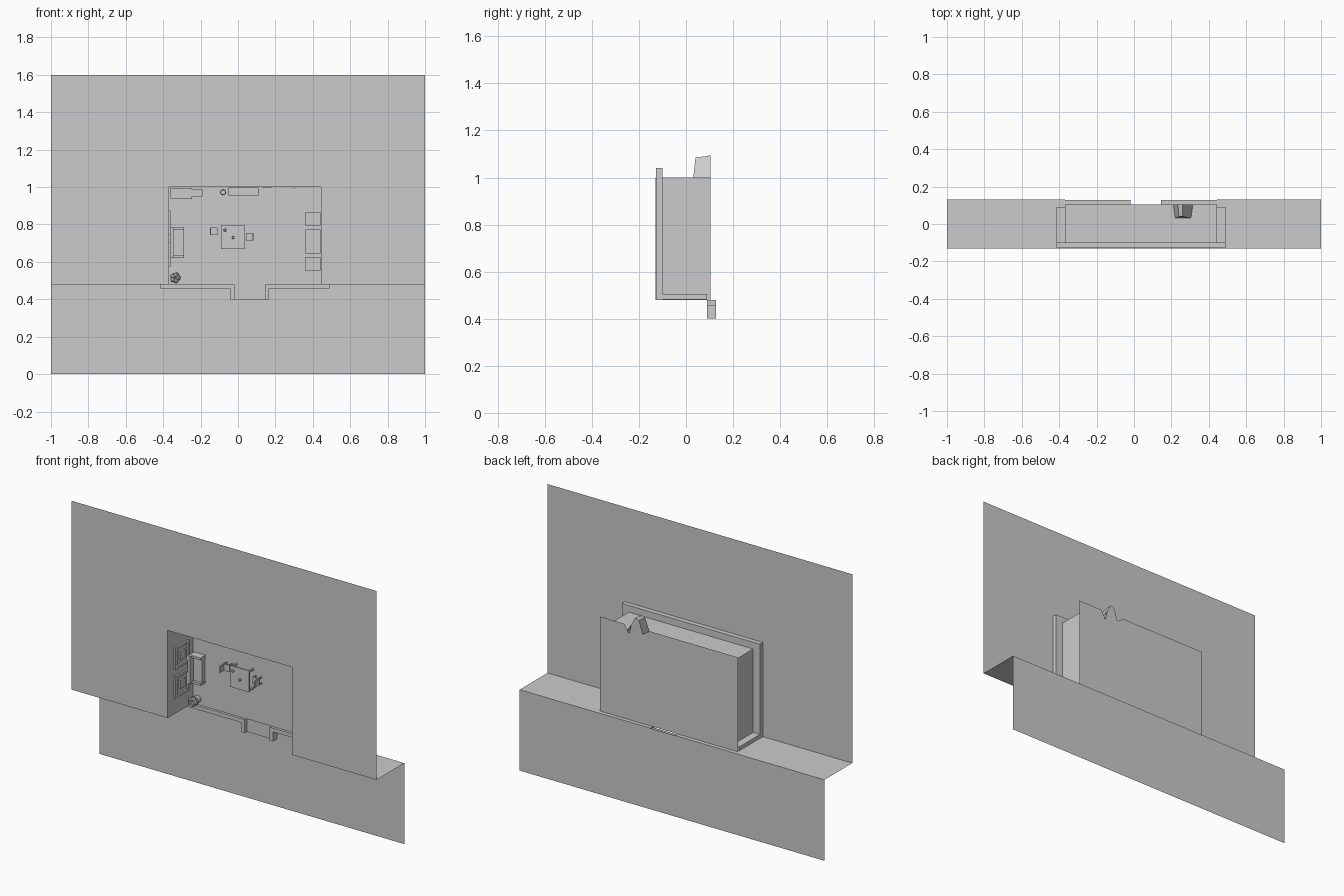
import bpy, bmesh, math
from mathutils import Vector, Matrix

cube = bpy.data.objects.get("Cube")
if cube:
    bpy.data.objects.remove(cube)

grey = bpy.data.materials.new("plain grey")
grey.use_nodes = True
grey.diffuse_color = (0.6, 0.6, 0.6, 1)
grey.node_tree.nodes["Principled BSDF"].inputs["Base Color"].default_value = (0.6, 0.6, 0.6, 1)

FRONT, BACK, FLOOR = -0.13, 0.13, 0.105   # depths of the main sheets
L, R, LOW, TOP = -0.37, 0.445, 0.48, 1.0  # room opening
OL, OR, OT = -0.415, 0.49, 1.04           # outer edge of the room frame


def finish(name, bm):
    mesh = bpy.data.meshes.new(name)
    bm.to_mesh(mesh)
    bm.free()
    mesh.materials.append(grey)
    ob = bpy.data.objects.new(name, mesh)
    bpy.context.collection.objects.link(ob)
    return ob


def sheet(name, *polygons):
    bm = bmesh.new()
    for pts in polygons:
        bm.faces.new([bm.verts.new(p) for p in pts])
    bmesh.ops.remove_doubles(bm, verts=bm.verts, dist=1e-5)
    return finish(name, bm)


def rect_xz(x0, x1, z0, z1, y):
    return [(x0, y, z0), (x1, y, z0), (x1, y, z1), (x0, y, z1)]


def rect_xy(x0, x1, y0, y1, z):
    return [(x0, y0, z), (x1, y0, z), (x1, y1, z), (x0, y1, z)]


def rect_yz(y0, y1, z0, z1, x):
    return [(x, y0, z0), (x, y1, z0), (x, y1, z1), (x, y0, z1)]


def boxes(name, *dims):
    """One object made of boxes, each x0, x1, y0, y1, z0, z1."""
    bm = bmesh.new()
    for x0, x1, y0, y1, z0, z1 in dims:
        m = Matrix.Translation(((x0 + x1) / 2, (y0 + y1) / 2, (z0 + z1) / 2))
        bmesh.ops.create_cube(bm, size=1, matrix=m @ Matrix.Diagonal((x1 - x0, y1 - y0, z1 - z0, 1)))
    return finish(name, bm)


def disc(name, x, z, r1, r2, y0, y1, sides=16):
    """Round part standing on the room floor, axis along y."""
    bm = bmesh.new()
    m = Matrix.Translation((x, (y0 + y1) / 2, z)) @ Matrix.Rotation(math.pi / 2, 4, 'X')
    bmesh.ops.create_cone(bm, cap_ends=True, segments=sides, radius1=r1, radius2=r2,
                          depth=y1 - y0, matrix=m)
    return finish(name, bm)


# Large stepped sheets around the room
sheet("front_wall",
      rect_xz(-1, L, LOW, TOP, FRONT), rect_xz(R, 1, LOW, TOP, FRONT),
      rect_xz(-1, L, TOP, 1.6, FRONT), rect_xz(L, R, TOP, 1.6, FRONT), rect_xz(R, 1, TOP, 1.6, FRONT))
sheet("ledge", rect_xy(-1, L, FRONT, BACK, LOW), rect_xy(R, 1, FRONT, BACK, LOW))
sheet("lower_wall", rect_xz(-1, 1, 0, LOW, BACK))

# Room shell, open at the front
sheet("room_walls", rect_yz(FRONT, FLOOR, LOW, TOP, L), rect_yz(FRONT, FLOOR, LOW, TOP, R),
      rect_xy(L, R, FRONT, FLOOR, TOP))
wave = [(0.33, 1.04), (0.30, 0.99), (0.285, 1.05), (0.26, 1.094), (0.235, 1.085),
        (0.21, 1.01), (0.195, 1.02), (0.165, 1.04)]
outline = [(OL, LOW), (OR, LOW), (OR, OT)] + wave + [(OL, OT)]
sheet("room_back_panel", [(x, FLOOR, z) for x, z in outline])

# Hump standing on top of the room
rear = [(0.315, TOP)] + wave[2:5] + [(0.21, TOP)]
near = [(0.262 + (x - 0.262) * 0.8, 0.04 - (1.09 - z) * 0.1, TOP + (z - TOP) * 0.9) for x, z in rear]
far = [(x, FLOOR, z) for x, z in rear]
sides = [[far[i], far[i + 1], near[i + 1], near[i]] for i in range(len(rear) - 1)]
sheet("top_hump", near, *sides)

# Raised frame behind the opening and the low side trims
boxes("opening_frame",
      (OL, L, FRONT + 0.002, -0.10, LOW, OT), (R, OR, FRONT + 0.002, -0.10, LOW, OT),
      (L, R, FRONT + 0.002, -0.10, TOP, OT))
boxes("side_trims", (OL, L, -0.10, 0.09, LOW + 0.002, 0.505), (R, OR, -0.10, 0.09, LOW + 0.002, 0.505))
sheet("frame_sliver", [(OL, FRONT - 0.001, 0.73), (-0.398, FRONT - 0.001, 1.02), (OL, FRONT - 0.001, OT)])

# Low entrance wall with returns beside the doorway
boxes("entrance_wall",
      (OL, -0.02, 0.09, 0.128, 0.457, LOW), (0.145, OR, 0.09, 0.128, 0.457, LOW),
      (-0.04, -0.02, 0.09, 0.128, 0.40, 0.457), (0.145, 0.165, 0.09, 0.128, 0.40, 0.457))
sheet("doorway_floor", rect_xz(-0.02, 0.145, 0.40, LOW, 0.112))

# Framed windows on the left-hand wall
for i, z in enumerate((0.81, 0.64)):
    bars = [(L, L + 0.01, a, b, z + c, z + d) for a, b, c, d in
            ((-0.07, -0.055, -0.065, 0.065), (0.045, 0.06, -0.065, 0.065),
             (-0.055, 0.045, 0.05, 0.065), (-0.055, 0.045, -0.065, -0.05),
             (-0.025, 0.02, -0.025, 0.025))]
    boxes(f"side_window_{i + 1}", *bars)

# Table with four legs and small dishes
legs = [(x, x + 0.01, 0.062, FLOOR, z, z + 0.01) for x in (-0.088, 0.023) for z in (0.672, 0.783)]
boxes("table", (-0.092, 0.035, 0.055, 0.062, 0.67, 0.797), *legs)
for i, (x, z) in enumerate(((-0.07, 0.77), (-0.025, 0.73))):
    disc(f"dish_{i + 1}", x, z, 0.008, 0.006, 0.043, 0.055, 10)


def chair(name, x, z, out):
    h = 0.02
    back = sorted((x + out * h, x + out * (h - 0.006)))
    feet = [(a, a + 0.006, 0.082, FLOOR, b, b + 0.006) for a in (x - h, x + h - 0.006)
            for b in (z - h, z + h - 0.006)]
    boxes(name, (x - h, x + h, 0.076, 0.082, z - h, z + h),
          (back[0], back[1], 0.04, 0.076, z - h, z + h), *feet)


chair("left_chair", -0.13, 0.763, -1)
chair("right_chair", 0.063, 0.735, 1)

# Sofa along the left-hand wall
boxes("sofa", (-0.355, -0.29, 0.075, FLOOR, 0.63, 0.775), (-0.362, -0.345, 0.045, FLOOR, 0.62, 0.785),
      (-0.345, -0.288, 0.06, FLOOR, 0.62, 0.633), (-0.345, -0.288, 0.06, FLOOR, 0.772, 0.785))

# Potted plant in the corner
disc("plant_pot", -0.335, 0.515, 0.02, 0.026, 0.07, FLOOR)
bm = bmesh.new()
for k in range(5):
    a = k * math.tau / 5
    c = Vector((-0.335 + 0.016 * math.cos(a), 0.055, 0.515 + 0.016 * math.sin(a)))
    bmesh.ops.create_icosphere(bm, subdivisions=1, radius=0.016, matrix=Matrix.Translation(c))
finish("plant_leaves", bm)

# Kitchen units and shelf along the top wall
boxes("cooker_unit", (-0.36, -0.245, 0.06, FLOOR, 0.935, 0.995), (-0.245, -0.19, 0.065, FLOOR, 0.95, 0.988),
      (-0.35, -0.31, 0.052, 0.06, 0.948, 0.972))
for i, (x, z) in enumerate(((-0.295, 0.977), (-0.265, 0.977), (-0.295, 0.953), (-0.265, 0.953))):
    disc(f"cooker_ring_{i + 1}", x, z, 0.01, 0.01, 0.055, 0.06, 12)
disc("bin", -0.08, 0.972, 0.015, 0.013, 0.065, FLOOR)
boxes("shelf", (-0.05, 0.11, 0.06, FLOOR, 0.955, 0.997), (-0.03, 0.09, 0.055, 0.06, 0.972, 0.98))
boxes("wall_plate", (0.135, 0.18, 0.02, 0.06, 0.994, 0.999))

# Low cabinets along the right-hand wall
for i, (z0, z1) in enumerate(((0.795, 0.865), (0.645, 0.772), (0.553, 0.625))):
    boxes(f"cabinet_{i + 1}", (0.358, 0.44, 0.065, FLOOR, z0, z1))
